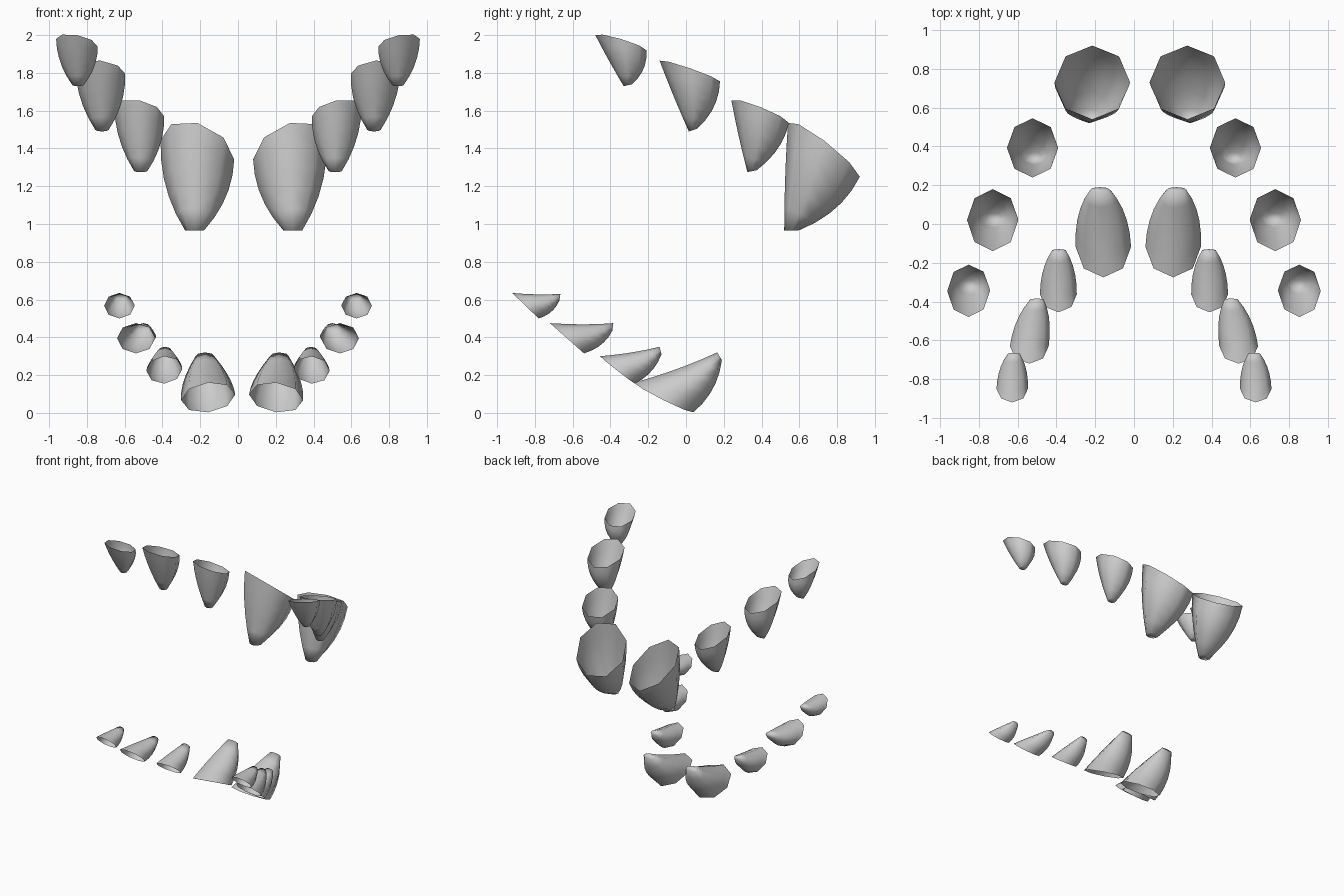
import bpy, bmesh, math
from mathutils import Vector

if "Cube" in bpy.data.objects:
    bpy.data.objects.remove(bpy.data.objects["Cube"])

SIDES, RINGS = 8, 5


def bez(a, c, b, t):
    return a * (1 - t) ** 2 + c * 2 * t * (1 - t) + b * t * t


def tooth(name, side, axis, rim_f, rim_b, tip_f, tip_b, xc, w, xt, wt, roll, kf, kb):
    """Open eight-sided shell lofted from the gum rim to a small blunt tip.
    rim/tip points are (y, z); x values are distances from the mirror axis."""
    rf, rb, tf, tb = (Vector(p) for p in (rim_f, rim_b, tip_f, tip_b))
    c = (rf + rb) / 2
    cf = (rf + tf) / 2 + (rf - c) * kf      # front edge curvature
    cb = (rb + tb) / 2 + (rb - c) * kb      # back edge curvature
    bm = bmesh.new()
    rings = []
    for i in range(RINGS + 1):
        t = i / RINGS
        f, b = bez(rf, cf, tf, t), bez(rb, cb, tb, t)
        mid, half = (f + b) / 2, (b - f) / 2
        hw = wt + (w - wt) * (1 - t * t)
        x0 = xc + (xt - xc) * t
        ring = []
        for k in range(SIDES):
            a = 2 * math.pi * k / SIDES
            p = mid + half * math.sin(a)
            z = p.y + roll * (1 - t) * math.cos(a)
            ring.append(bm.verts.new((axis + side * (x0 + hw * math.cos(a)), p.x, z)))
        rings.append(ring)
    for lo, hi in zip(rings, rings[1:]):
        for k in range(SIDES):
            n = (k + 1) % SIDES
            bm.faces.new((lo[k], lo[n], hi[n], hi[k]))
    bm.faces.new(rings[-1])
    bmesh.ops.recalc_face_normals(bm, faces=bm.faces)
    # make sure the tip cap faces away from the rim
    cap = bm.faces[:][-1] if len(bm.faces) else None
    out = Vector((0, *((tf + tb) / 2 - c)))
    if cap.normal.dot(out) < 0:
        bmesh.ops.reverse_faces(bm, faces=bm.faces)
    for fc in bm.faces:
        fc.smooth = True
    me = bpy.data.meshes.new(name)
    bm.to_mesh(me)
    bm.free()
    bpy.context.collection.objects.link(bpy.data.objects.new(name, me))


# rim front, rim back, tip front, tip back, rim x, half width, tip x, tip half width, roll
upper = [
    ((.54, 1.535), (.92, 1.25), (.52, .965), (.60, .967), .245, .195, .26, .05, .05),
    ((.24, 1.655), (.545, 1.535), (.325, 1.275), (.375, 1.285), .523, .132, .515, .035, .025),
    ((-.14, 1.865), (.18, 1.755), (.015, 1.49), (.06, 1.505), .729, .132, .72, .035, .015),
    ((-.48, 2.0), (-.21, 1.92), (-.33, 1.73), (-.285, 1.74), .853, .11, .847, .03, .02),
]
lower = [
    ((-.275, .16), (.04, .003), (.165, .32), (.19, .28), .18, .143, .197, .05, -.015),
    ((-.455, .30), (-.27, .155), (-.14, .35), (-.13, .31), .39, .095, .387, .035, -.005),
    ((-.72, .475), (-.54, .315), (-.385, .475), (-.39, .435), .54, .10, .50, .034, 0),
    ((-.92, .635), (-.78, .50), (-.665, .63), (-.67, .595), .628, .081, .62, .03, 0),
]

# Both tooth rows, mirrored; the front pairs sit slightly off centre
for row, data, off, kf, kb in (("upper", upper, .03, .05, .35), ("lower", lower, .022, -.15, .35)):
    for i, d in enumerate(data):
        for label, side in (("left", -1), ("right", 1)):
            tooth(f"{row}_tooth_{i + 1}_{label}", side, off if i == 0 else 0, *d, kf, kb)
